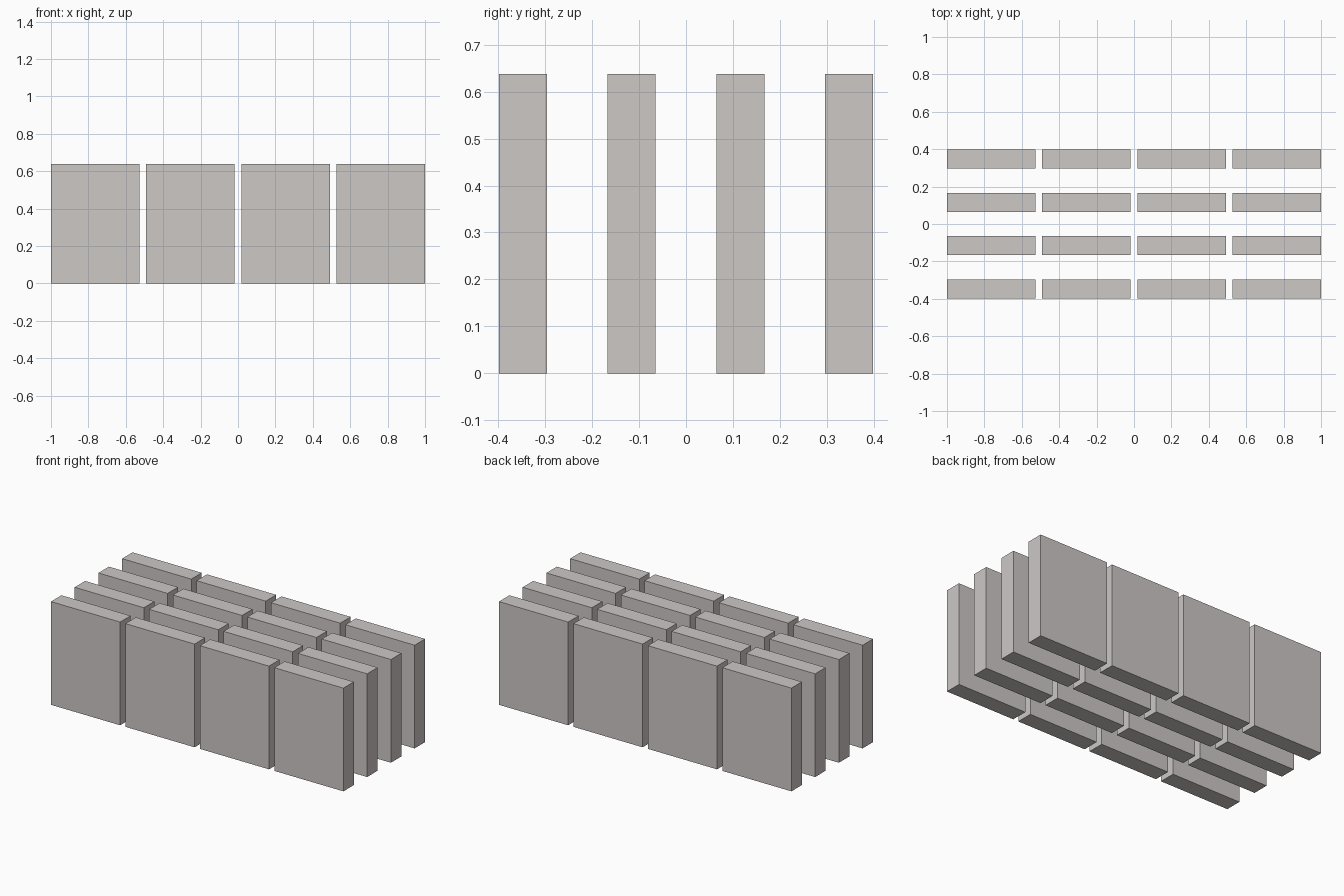
import bpy
import bmesh
from mathutils import Vector

if "Cube" in bpy.data.objects:
    bpy.data.objects.remove(bpy.data.objects["Cube"])

# Overall layout
COLS, ROWS = 4, 4
WIDTH, DEPTH, HEIGHT = 0.473, 0.102, 0.638
STEP_X = (2.0 - WIDTH) / (COLS - 1)
STEP_Y = (0.797 - DEPTH) / (ROWS - 1)

stone = bpy.data.materials.new("light_warm_grey")
stone.diffuse_color = (0.61, 0.578, 0.565, 1.0)
stone.use_nodes = True
stone.node_tree.nodes["Principled BSDF"].inputs["Base Color"].default_value = stone.diffuse_color

# One slab mesh, standing on z = 0, shared by every panel
bm = bmesh.new()
bmesh.ops.create_cube(bm, size=1.0)
bmesh.ops.scale(bm, vec=Vector((WIDTH, DEPTH, HEIGHT)), verts=bm.verts)
bmesh.ops.translate(bm, vec=Vector((0, 0, HEIGHT / 2)), verts=bm.verts)
slab = bpy.data.meshes.new("slab")
bm.to_mesh(slab)
bm.free()
slab.materials.append(stone)

# Grid of upright panels
for row in range(ROWS):
    for col in range(COLS):
        panel = bpy.data.objects.new(f"panel_row{row + 1}_col{col + 1}", slab)
        panel.location = ((col - (COLS - 1) / 2) * STEP_X,
                          (row - (ROWS - 1) / 2) * STEP_Y, 0)
        bpy.context.collection.objects.link(panel)
